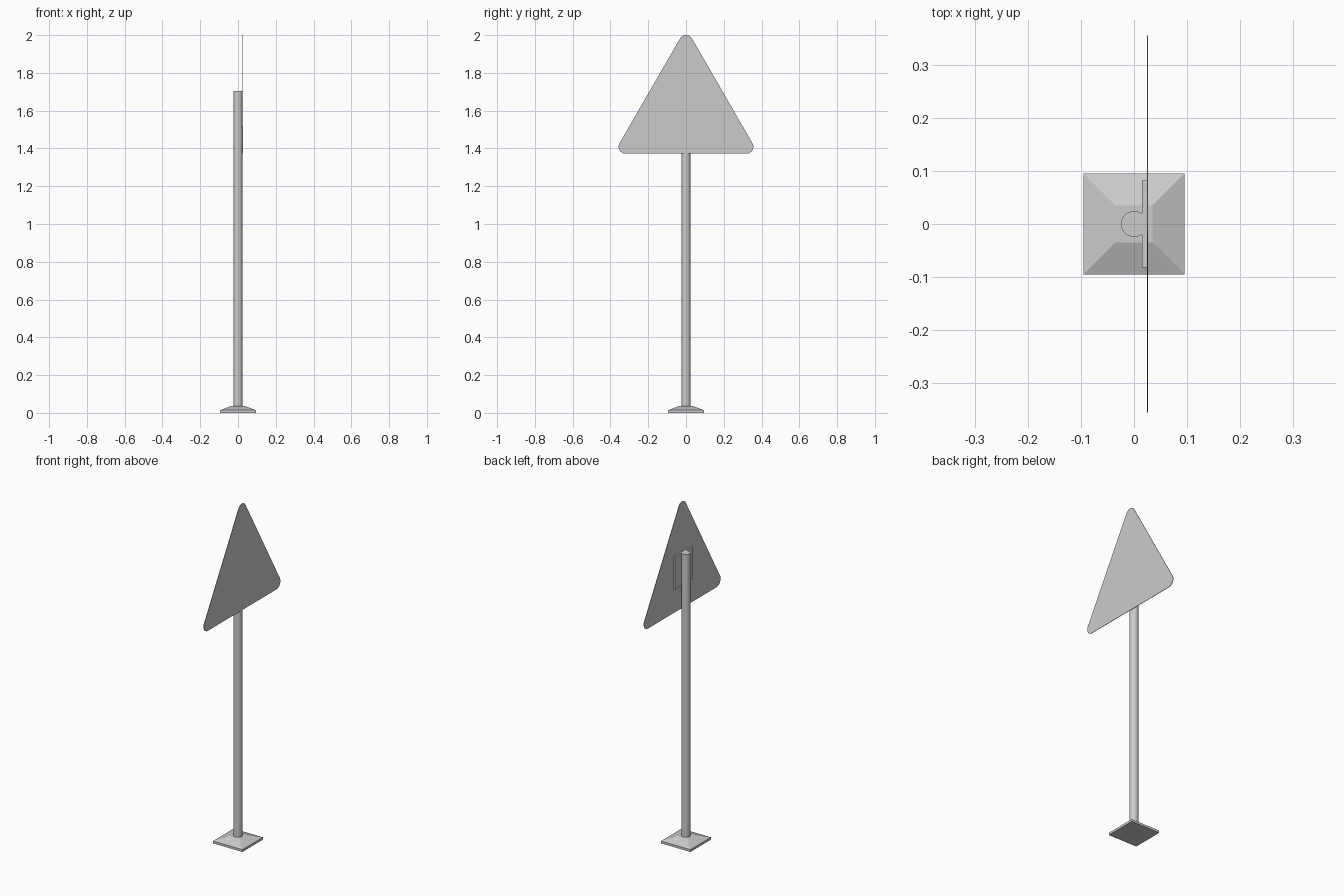
import bpy, bmesh
from math import cos, sin, radians

if "Cube" in bpy.data.objects:
    bpy.data.objects.remove(bpy.data.objects["Cube"])


def make(name, build):
    """Create an object from a function that fills a bmesh."""
    bm = bmesh.new()
    build(bm)
    bmesh.ops.recalc_face_normals(bm, faces=bm.faces)
    me = bpy.data.meshes.new(name)
    bm.to_mesh(me)
    bm.free()
    ob = bpy.data.objects.new(name, me)
    bpy.context.collection.objects.link(ob)
    return ob


def prism(bm, points, offset):
    """Extrude a closed polygon along an offset vector."""
    face = bm.faces.new([bm.verts.new(p) for p in points])
    geom = bmesh.ops.extrude_face_region(bm, geom=[face], use_keep_orig=True)["geom"]
    verts = [g for g in geom if isinstance(g, bmesh.types.BMVert)]
    bmesh.ops.translate(bm, verts=verts, vec=offset)


def smooth(ob):
    bpy.ops.object.select_all(action='DESELECT')
    ob.select_set(True)
    bpy.context.view_layer.objects.active = ob
    bpy.ops.object.shade_smooth_by_angle(angle=radians(30))


# Base: square slab with a sloped top, lofted from square rings
def base(bm):
    rings = []
    for half, z in ((0.0955, 0), (0.0955, 0.014), (0.035, 0.037)):
        rings.append([bm.verts.new((x * half, y * half, z))
                      for x, y in ((-1, -1), (1, -1), (1, 1), (-1, 1))])
    for a, b in zip(rings, rings[1:]):
        for i in range(4):
            j = (i + 1) % 4
            bm.faces.new((a[i], a[j], b[j], b[i]))
    bm.faces.new(rings[0][::-1])
    bm.faces.new(rings[-1])


make("base", base)

# Pole: round post
POLE_TOP = 1.705
ring = [(0.0245 * cos(radians(a)), 0.0245 * sin(radians(a)), 0.03)
        for a in range(0, 360, 10)]
smooth(make("pole", lambda bm: prism(bm, ring, (0, 0, POLE_TOP - 0.03))))

# Bracket: flat plate between pole and sign
plate = [(0.015, y, z) for y, z in ((-0.082, 1.515), (0.082, 1.515),
                                    (0.082, POLE_TOP), (-0.082, POLE_TOP))]
make("bracket", lambda bm: prism(bm, plate, (0.0095, 0, 0)))

# Sign panel: thin triangle with rounded corners, facing +x
R = 0.037
outline = []
for cy, cz, start in ((0.32, 1.409, -90), (0, 1.963, 30), (-0.32, 1.409, 150)):
    for k in range(13):
        a = radians(start + k * 10)
        outline.append((0.0242, cy + R * cos(a), cz + R * sin(a)))
smooth(make("sign_panel", lambda bm: prism(bm, outline, (0.0025, 0, 0))))
